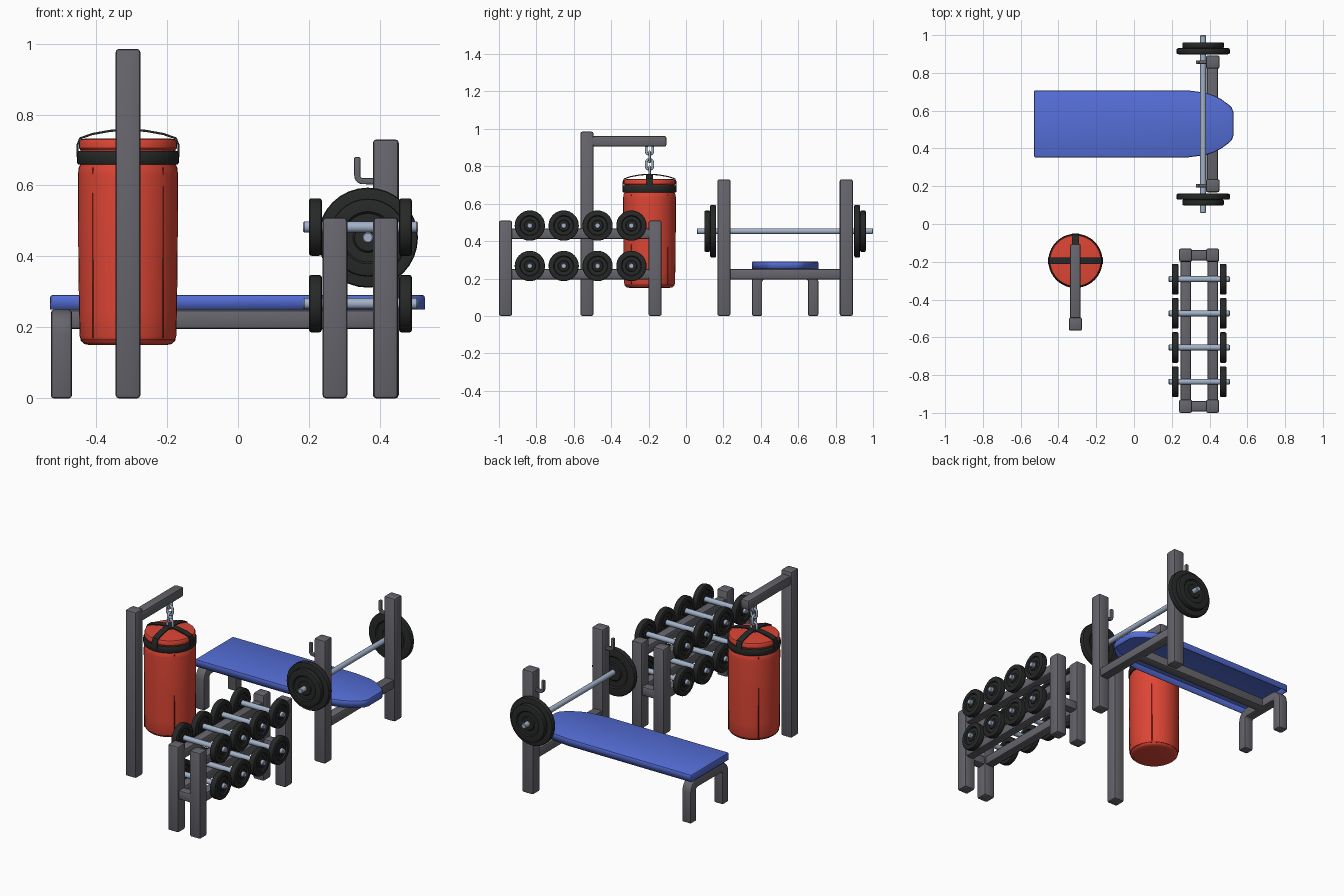
import bpy, bmesh
from math import pi, cos, sin, radians
from mathutils import Matrix, Vector

if "Cube" in bpy.data.objects:
    bpy.data.objects.remove(bpy.data.objects["Cube"])


def material(name, rgb):
    m = bpy.data.materials.new(name)
    m.diffuse_color = (*rgb, 1)
    m.use_nodes = True
    m.node_tree.nodes["Principled BSDF"].inputs["Base Color"].default_value = m.diffuse_color
    return m


STEEL = material("dark_steel", (0.13, 0.13, 0.15))
CHROME = material("chrome", (0.36, 0.44, 0.58))
RUBBER = material("black_rubber", (0.02, 0.021, 0.021))
RED = material("red_leather", (0.72, 0.06, 0.035))
SEAM = material("dark_red", (0.2, 0.015, 0.01))
BLUE = material("blue_vinyl", (0.09, 0.155, 0.68))


def finish(name, bm, mat, bevel=0.0, smooth=35):
    bmesh.ops.recalc_face_normals(bm, faces=bm.faces)
    if bevel:
        edges = [e for e in bm.edges if len(e.link_faces) == 2 and e.calc_face_angle() > 0.6]
        bmesh.ops.bevel(bm, geom=edges, offset=bevel, segments=2, profile=0.5,
                        affect='EDGES', clamp_overlap=True)
    me = bpy.data.meshes.new(name)
    bm.to_mesh(me)
    bm.free()
    ob = bpy.data.objects.new(name, me)
    bpy.context.collection.objects.link(ob)
    me.materials.append(mat)
    bpy.ops.object.select_all(action='DESELECT')
    ob.select_set(True)
    bpy.context.view_layer.objects.active = ob
    bpy.ops.object.shade_smooth_by_angle(angle=radians(smooth))
    return ob


def box(name, x, y, z, mat=STEEL, bevel=0.01):
    """Box from (min, max) ranges."""
    bm = bmesh.new()
    size = [b - a for a, b in (x, y, z)]
    mid = [(a + b) / 2 for a, b in (x, y, z)]
    bmesh.ops.create_cube(bm, size=1, matrix=Matrix.Translation(mid) @ Matrix.Diagonal((*size, 1)))
    return finish(name, bm, mat, bevel)


def prism(name, pts, plane, lo, hi, mat, bevel=0.0, open_base=False):
    """Outline in the XY, XZ or YZ plane, extruded along the remaining axis."""
    place = {'XY': lambda u, v, w: (u, v, w),
             'XZ': lambda u, v, w: (u, w, v),
             'YZ': lambda u, v, w: (w, u, v)}[plane]
    bm = bmesh.new()
    a = [bm.verts.new(place(u, v, lo)) for u, v in pts]
    b = [bm.verts.new(place(u, v, hi)) for u, v in pts]
    for i in range(len(pts)):
        j = (i + 1) % len(pts)
        bm.faces.new((a[i], a[j], b[j], b[i]))
    bm.faces.new(b)
    if not open_base:
        bm.faces.new(a[::-1])
    return finish(name, bm, mat, bevel)


def thicken(path, t):
    """Outline of a strip of thickness t along an open 2D path."""
    pts = [Vector(p) for p in path]
    left, right = [], []
    for i, p in enumerate(pts):
        d = (pts[min(i + 1, len(pts) - 1)] - pts[max(i - 1, 0)]).normalized()
        n = Vector((-d.y, d.x)) * t / 2
        left.append(tuple(p + n))
        right.append(tuple(p - n))
    return left + right[::-1]


def arc(cx, cy, r, a0, a1, n=6):
    return [(cx + r * cos(radians(a0 + (a1 - a0) * i / n)),
             cy + r * sin(radians(a0 + (a1 - a0) * i / n))) for i in range(n + 1)]


def lathe(name, profile, centre, axis, mat, n=32):
    """Spin an (r, h) profile around the given axis."""
    bm = bmesh.new()
    vs = [bm.verts.new((r, 0, h)) for r, h in profile]
    es = [bm.edges.new(p) for p in zip(vs, vs[1:])]
    bmesh.ops.spin(bm, geom=vs + es, cent=(0, 0, 0), axis=(0, 0, 1), angle=2 * pi, steps=n)
    bmesh.ops.remove_doubles(bm, verts=bm.verts, dist=1e-5)
    turn = Vector((0, 0, 1)).rotation_difference(Vector(axis)).to_matrix().to_4x4()
    bm.transform(Matrix.Translation(centre) @ turn)
    return finish(name, bm, mat)


def plate(name, r, w, centre, axis):
    half = [(0, .45), (.34, .45), (.38, .30), (.62, .30), (.67, .5), (.92, .5), (.98, .43), (1, .3)]
    prof = [(a * r, b * w) for a, b in half]
    return lathe(name, prof + [(a, -b) for a, b in prof[::-1]], centre, axis, RUBBER)


def bar(name, r, length, centre, axis):
    h = length / 2
    return lathe(name, [(0, -h), (r * .8, -h), (r, -h + .004), (r, h - .004), (r * .8, h), (0, h)],
                 centre, axis, CHROME, 16)


X, Y, Z = (1, 0, 0), (0, 1, 0), (0, 0, 1)
BY = 0.53  # bench centre line

# bench pad: open-bottomed cushion with a rounded head end
side = [(0.28, .178), (0.38, .165), (0.42, .152), (0.46, .132), (0.50, .103), (0.518, .085), (0.527, .06)]
outline = [(-0.53, BY - .178)] + [(x, BY - y) for x, y in side] \
    + [(x, BY + y) for x, y in side[::-1]] + [(-0.53, BY + .178)]
pad = prism("bench_pad", outline, 'XY', 0.25, 0.292, BLUE, 0.009, open_base=True)
shell = pad.modifiers.new("shell", 'SOLIDIFY')
shell.thickness, shell.offset = 0.004, -1

# bench frame: arched foot leg, spine and crossbar
arch = [(BY - .15, 0)] + arc(BY - .11, .1825, .04, 180, 90) + arc(BY + .11, .1825, .04, 90, 0) + [(BY + .15, 0)]
prism("bench_leg_arch", thicken(arch, 0.055), 'YZ', -0.527, -0.468, STEEL, 0.008)
box("bench_spine", (-0.5, 0.40), (BY - .03, BY + .03), (0.195, 0.25))
box("bench_crossbar", (0.385, 0.445), (0.2, 0.86), (0.195, 0.25))

# barbell uprights with J hooks, barbell plates on each end
hook = [(0.39, 0.612)] + arc(0.352, 0.628, 0.016, 270, 180) + [(0.336, 0.68)]
for s, tag in ((-1, "near"), (1, "far")):
    y = BY + s * 0.327
    box(f"bench_upright_{tag}", (0.38, 0.453), (y - .035, y + .035), (0, 0.73))
    prism(f"bar_hook_{tag}", thicken(hook, 0.017), 'XZ', y - .009, y + .009, STEEL, 0.003)
    plate(f"large_plate_{tag}", 0.141, 0.033, (0.366, BY + s * 0.385, 0.453), Y)
    plate(f"small_plate_{tag}", 0.11, 0.032, (0.366, BY + s * 0.416, 0.453), Y)
bar("barbell_bar", 0.0155, 0.942, (0.366, 0.529, 0.453), Y)

# dumbbell rack
for x, tag in ((0.273, "left"), (0.416, "right")):
    for y, end in ((-0.965, "front"), (-0.165, "back")):
        box(f"rack_post_{tag}_{end}", (x - .035, x + .035), (y - .035, y + .035), (0, 0.51))
    for z, tier in ((0.195, "lower"), (0.412, "upper")):
        box(f"rack_rail_{tag}_{tier}", (x - .028, x + .028), (-0.95, -0.18), (z, z + .055))
for y, end in ((-0.965, "front"), (-0.165, "back")):
    box(f"rack_link_{end}", (0.28, 0.41), (y - .028, y + .028), (0.195, 0.25))

# dumbbells: two tiers of four
for z, tier in ((0.267, "lower"), (0.483, "upper")):
    for i in range(4):
        y = -0.835 + i * 0.181
        bar(f"dumbbell_bar_{tier}_{i}", 0.0155, 0.324, (0.345, y, z), X)
        for s in (-1, 1):
            plate(f"dumbbell_plate_{tier}_{i}_{'r' if s > 0 else 'l'}", 0.081, 0.036,
                  (0.345 + s * 0.127, y, z), X)

# punching bag stand
BX, GY = -0.31, -0.195
box("bag_stand_post", (BX - .035, BX + .035), (-0.565, -0.495), (0, 0.985))
box("bag_stand_arm", (BX - .028, BX + .028), (-0.52, -0.105), (0.905, 0.962))

# punching bag body, lid band and seams
lathe("bag_body", [(0, .15), (.105, .15), (.122, .153), (.131, .16), (.136, .175), (.138, .25),
                   (.14, .4), (.141, .63), (.139, .65), (.134, .66), (.134, .70), (.138, .705),
                   (.138, .722), (.134, .73), (.12, .732), (0, .732)], (BX, GY, 0), Z, RED, 40)
lathe("bag_band", [(.13, .659), (.14, .659), (.1435, .664), (.1435, .691), (.14, .697), (.13, .697)],
      (BX, GY, 0), Z, RUBBER, 40)
lathe("bag_base_seam", [(.130, .163), (.1335, .163), (.1345, .167), (.130, .167)], (BX, GY, 0), Z, SEAM, 40)
for k in range(4):
    a = radians(45 + 90 * k)
    px, py = BX + .139 * cos(a), GY + .139 * sin(a)
    box(f"bag_side_seam_{k}", (px - .0015, px + .0015), (py - .0015, py + .0015), (0.17, 0.65), SEAM, 0)

# crossed straps over the lid
half = [(.1425, .68), (.142, .715), (.135, .733), (.10, .745), (.05, .754)]
strap = [(-r, z) for r, z in half] + [(0, .757)] + half[::-1]
prism("bag_strap_side", thicken([(BX + r, z) for r, z in strap], .006), 'XZ', GY - .018, GY + .018, RUBBER)
prism("bag_strap_front", thicken([(GY + r, z) for r, z in strap], .006), 'YZ', BX - .018, BX + .018, RUBBER)

# chain of alternating links
for i in range(4):
    bpy.ops.mesh.primitive_torus_add(major_radius=0.018, minor_radius=0.007,
                                     major_segments=20, minor_segments=10)
    link = bpy.context.object
    link.name = f"chain_link_{i}"
    link.data.transform(Matrix.Rotation(pi / 2, 4, 'X'))
    for v in link.data.vertices:
        v.co.z += 0.009 * (1 if v.co.z > 1e-5 else -1 if v.co.z < -1e-5 else 0)
    link.data.transform(Matrix.Translation((BX, GY, 0.77 + i * 0.04))
                        @ Matrix.Rotation(pi / 2 * (i % 2), 4, 'Z'))
    link.data.materials.append(CHROME)
    bpy.ops.object.shade_smooth()
